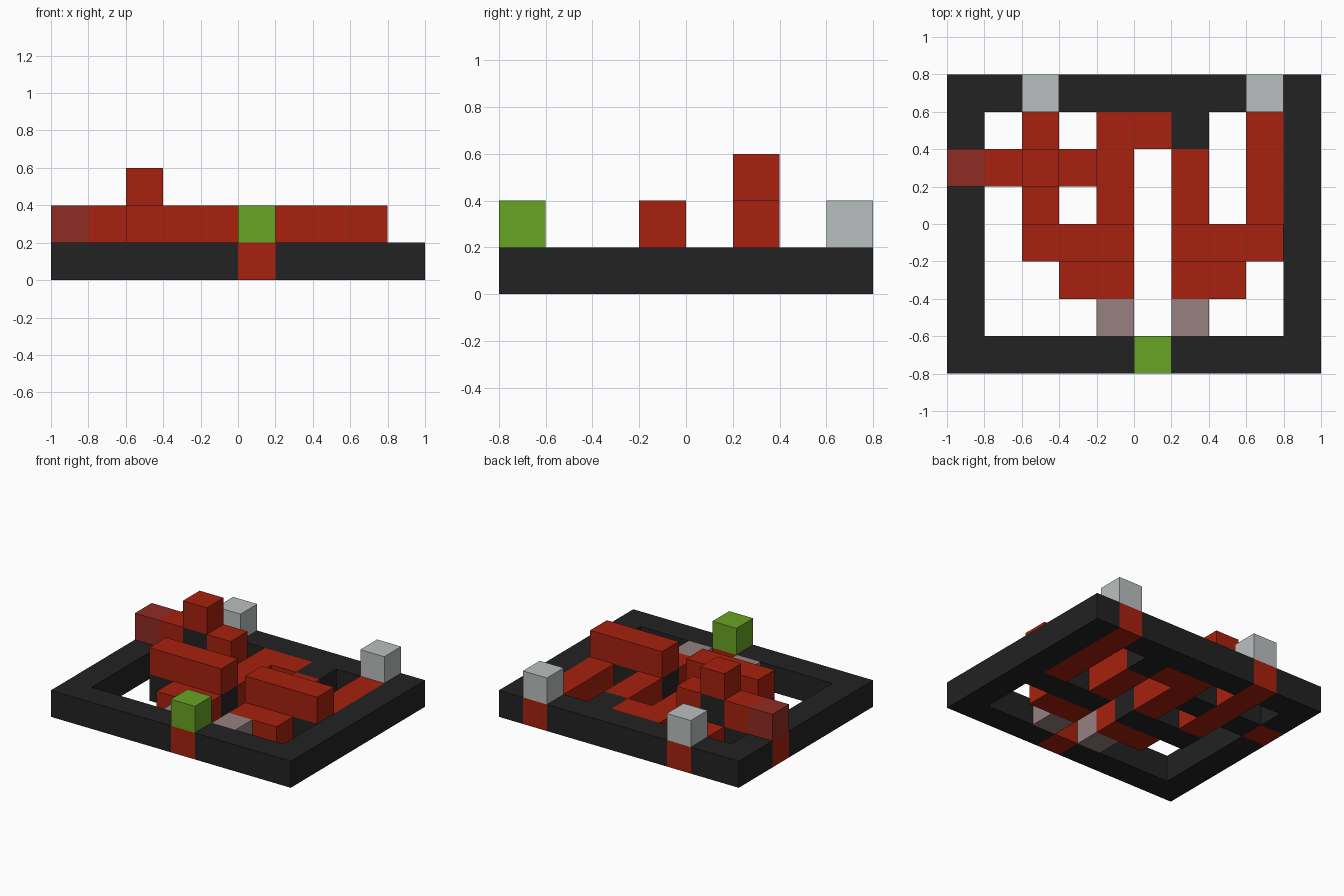
import bpy

# Remove the default object
cube = bpy.data.objects.get("Cube")
if cube:
    bpy.data.objects.remove(cube, do_unlink=True)

CELL = 0.2          # edge of one block
NX, NY = 10, 8      # blocks across and deep


def linear(c):
    c /= 255
    return c / 12.92 if c <= 0.04045 else ((c + 0.055) / 1.055) ** 2.4


def material(name, rgb):
    mat = bpy.data.materials.new(name)
    mat.use_nodes = True
    color = [linear(c) for c in rgb] + [1]
    mat.diffuse_color = color
    mat.node_tree.nodes["Principled BSDF"].inputs["Base Color"].default_value = color
    return mat


black = material("charcoal", (34, 34, 34))
red = material("wire red", (167, 33, 14))
dark_red = material("dull red", (143, 44, 36))
green = material("leaf green", (104, 163, 35))
grey = material("light grey", (187, 191, 191))
mauve = material("dusty mauve", (151, 128, 128))


def block(name, mat, i, j, k=0, across=1, deep=1):
    """Box one cell high, starting at cell (i, j, k)."""
    bpy.ops.mesh.primitive_cube_add(size=1, location=(
        (i + across / 2 - NX / 2) * CELL,
        (j + deep / 2 - NY / 2) * CELL,
        (k + 0.5) * CELL))
    ob = bpy.context.object
    ob.name = name
    ob.scale = (across * CELL, deep * CELL, CELL)
    bpy.ops.object.transform_apply(location=False, rotation=False, scale=True)
    ob.data.materials.append(mat)
    return ob


# Border frame, broken where the wires reach the edge
block("frame_front_right", black, 0, 0, across=5)
block("frame_front_left", black, 6, 0, across=4)
block("frame_right_front", black, 0, 1, deep=4)
block("frame_right_back", black, 0, 6)
block("frame_left", black, 9, 1, deep=6)
block("frame_back_right", black, 0, 7, across=2)
block("frame_back_middle", black, 3, 7, across=5)
block("frame_back_left", black, 9, 7)
block("frame_nub", black, 6, 6)

# Terminals standing on red sockets
block("output_socket", red, 5, 0)
block("output_terminal", green, 5, 0, 1)
block("side_socket", red, 0, 5)
block("side_terminal", dark_red, 0, 5, 1)
for side, i in (("right", 2), ("left", 8)):
    block("input_terminal_" + side, grey, i, 7, 1)
    # Wire running forward from each input socket
    block("input_wire_" + side, red, i, 4, deep=4)

# Inner wires on the ground level
block("middle_wire_right", red, 4, 4, deep=3)
block("middle_wire_link", red, 5, 6)
block("middle_wire_left", red, 6, 4, deep=2)

# Two gates: raised red bar on a black base, merging wire and mauve tip
for side, start, merge, tip in (("right", 2, 3, 4), ("left", 6, 6, 6)):
    block("gate_base_" + side, black, start, 3, across=3)
    block("gate_bar_" + side, red, start, 3, 1, across=3)
    block("merge_wire_" + side, red, merge, 2, across=2)
    block("gate_tip_" + side, mauve, tip, 1)

# Bridge that carries the side wire over the right input wire
for side, i in (("outer", 1), ("inner", 3)):
    block("bridge_base_" + side, black, i, 5)
    block("bridge_step_" + side, red, i, 5, 1)
block("bridge_core", black, 2, 5, 1)
block("bridge_top", red, 2, 5, 2)
